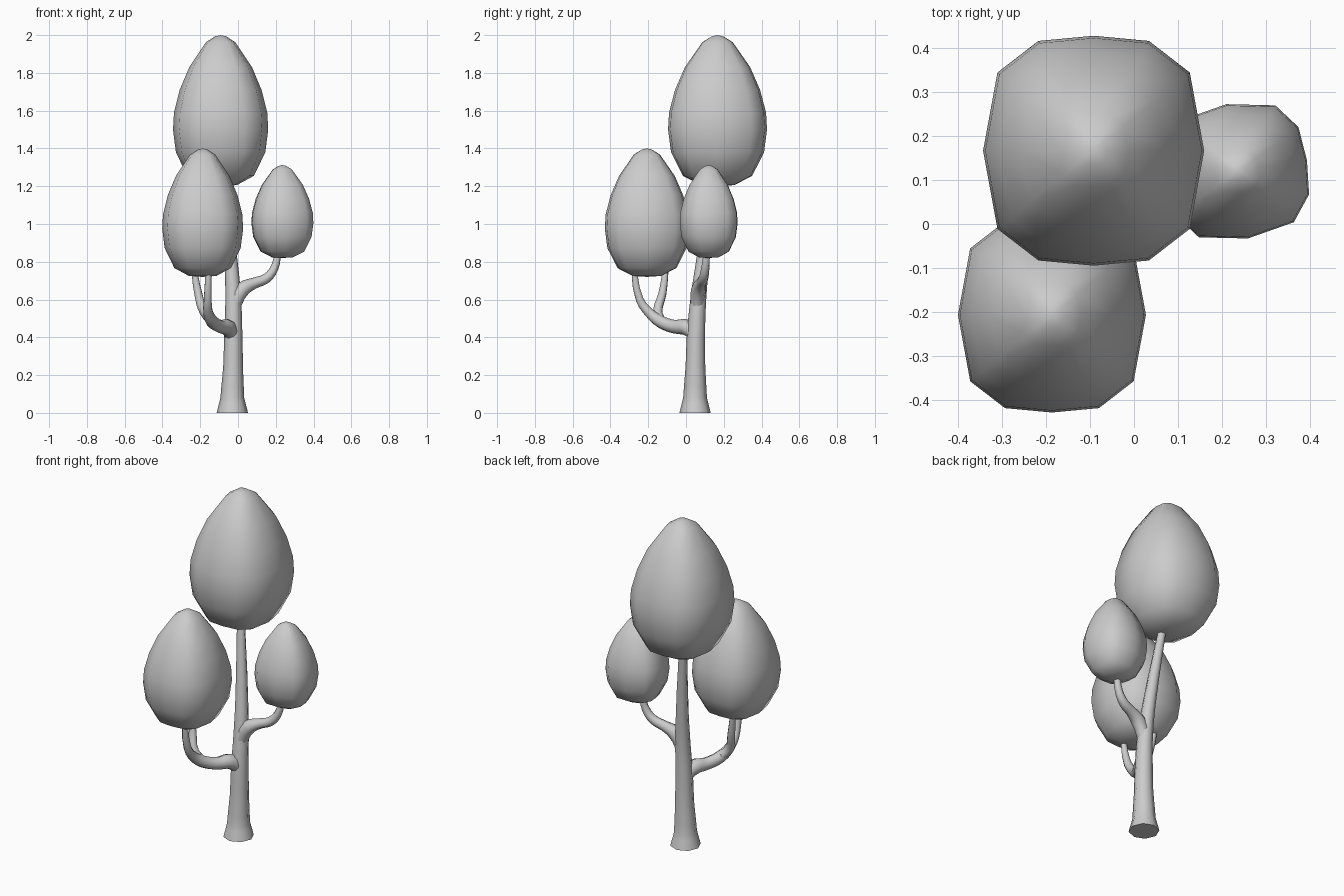
import bpy, bmesh
from math import radians
from mathutils import Matrix, Vector

cube = bpy.data.objects.get("Cube")
if cube:
    bpy.data.objects.remove(cube, do_unlink=True)

grey = bpy.data.materials.new("plain grey")
grey.use_nodes = True
grey.diffuse_color = (0.6, 0.6, 0.6, 1)
grey.node_tree.nodes["Principled BSDF"].inputs["Base Color"].default_value = (0.6, 0.6, 0.6, 1)


def finish(obj):
    """Give the object its colour and smooth shading."""
    obj.data.materials.clear()
    obj.data.materials.append(grey)
    for poly in obj.data.polygons:
        poly.use_smooth = True


# Egg profile: (radius, height) from bottom to top, unit-width, full height 0.8
EGG = [(0.34, 0.006), (0.7, 0.055), (0.94, 0.18), (1, 0.3), (0.98, 0.39),
       (0.86, 0.51), (0.66, 0.63), (0.31, 0.762), (0.12, 0.793)]
# One quadrant of the twelve-sided, slightly square cross-section
QUADRANT = [(1, 0), (0.87, 0.68), (0.5, 0.955)]
SECTION = (QUADRANT + [(0, 1)] + [(-x, y) for x, y in QUADRANT[:0:-1]]
           + [(-x, -y) for x, y in QUADRANT] + [(0, -1)]
           + [(x, -y) for x, y in QUADRANT[:0:-1]])


def foliage(name, base, scale, turn=0):
    bm = bmesh.new()
    rings = [[bm.verts.new((x * r * 0.252, y * r * 0.262, z)) for x, y in SECTION]
             for r, z in EGG]
    n = len(SECTION)
    for low, high in zip(rings, rings[1:]):
        for i in range(n):
            j = (i + 1) % n
            bm.faces.new((low[i], low[j], high[j], high[i]))
    bottom, top = bm.verts.new((0, 0, 0)), bm.verts.new((0, 0, 0.8))
    for i in range(n):
        j = (i + 1) % n
        bm.faces.new((bottom, rings[0][j], rings[0][i]))
        bm.faces.new((top, rings[-1][i], rings[-1][j]))
    bm.transform(Matrix.Translation(base) @ Matrix.Rotation(radians(turn), 4, "Z")
                 @ Matrix.Scale(scale, 4))
    mesh = bpy.data.meshes.new(name)
    bm.to_mesh(mesh)
    bm.free()
    obj = bpy.data.objects.new(name, mesh)
    bpy.context.collection.objects.link(obj)
    finish(obj)


def limb(name, points):
    """Tapered tube through (x, y, z, radius) points."""
    curve = bpy.data.curves.new(name, "CURVE")
    curve.dimensions = "3D"
    curve.bevel_depth = 1
    curve.bevel_resolution = 2
    curve.resolution_u = 3
    curve.use_fill_caps = True
    spline = curve.splines.new("BEZIER")
    spline.bezier_points.add(len(points) - 1)
    for bp, (x, y, z, r) in zip(spline.bezier_points, points):
        bp.co = Vector((x, y, z))
        bp.radius = r
        bp.handle_left_type = bp.handle_right_type = "AUTO"
    obj = bpy.data.objects.new(name, curve)
    bpy.context.collection.objects.link(obj)
    bpy.ops.object.select_all(action="DESELECT")
    obj.select_set(True)
    bpy.context.view_layer.objects.active = obj
    bpy.ops.object.convert(target="MESH")
    obj = bpy.context.object
    finish(obj)
    bpy.ops.object.shade_smooth_by_angle(angle=radians(50))


# Foliage crowns
foliage("top_crown", (-0.092, 0.167, 1.2), 1)
foliage("front_crown", (-0.187, -0.207, 0.72), 0.85)
foliage("side_crown", (0.235, 0.12, 0.82), 0.615, 99)

# Trunk with flared foot
limb("trunk", [(-0.03, 0.048, 0, 0.083), (-0.03, 0.048, 0.08, 0.063),
               (-0.026, 0.05, 0.25, 0.052), (-0.025, 0.053, 0.42, 0.048),
               (-0.025, 0.065, 0.6, 0.042), (-0.037, 0.088, 0.8, 0.035),
               (-0.08, 0.142, 1.23, 0.022)])

# Branches
limb("side_branch", [(-0.025, 0.06, 0.56, 0.036), (0.025, 0.066, 0.655, 0.04),
                     (0.09, 0.08, 0.688, 0.029), (0.15, 0.092, 0.712, 0.026),
                     (0.192, 0.102, 0.765, 0.022), (0.213, 0.11, 0.85, 0.017)])
limb("front_branch", [(-0.025, 0.055, 0.4, 0.036), (-0.055, 0.005, 0.452, 0.044),
                      (-0.09, -0.06, 0.456, 0.036), (-0.135, -0.135, 0.483, 0.034),
                      (-0.158, -0.195, 0.53, 0.027), (-0.16, -0.245, 0.6, 0.022),
                      (-0.155, -0.278, 0.78, 0.015)])
limb("front_twig", [(-0.135, -0.13, 0.482, 0.026), (-0.18, -0.15, 0.535, 0.026),
                    (-0.21, -0.125, 0.63, 0.022), (-0.235, -0.105, 0.78, 0.015)])
